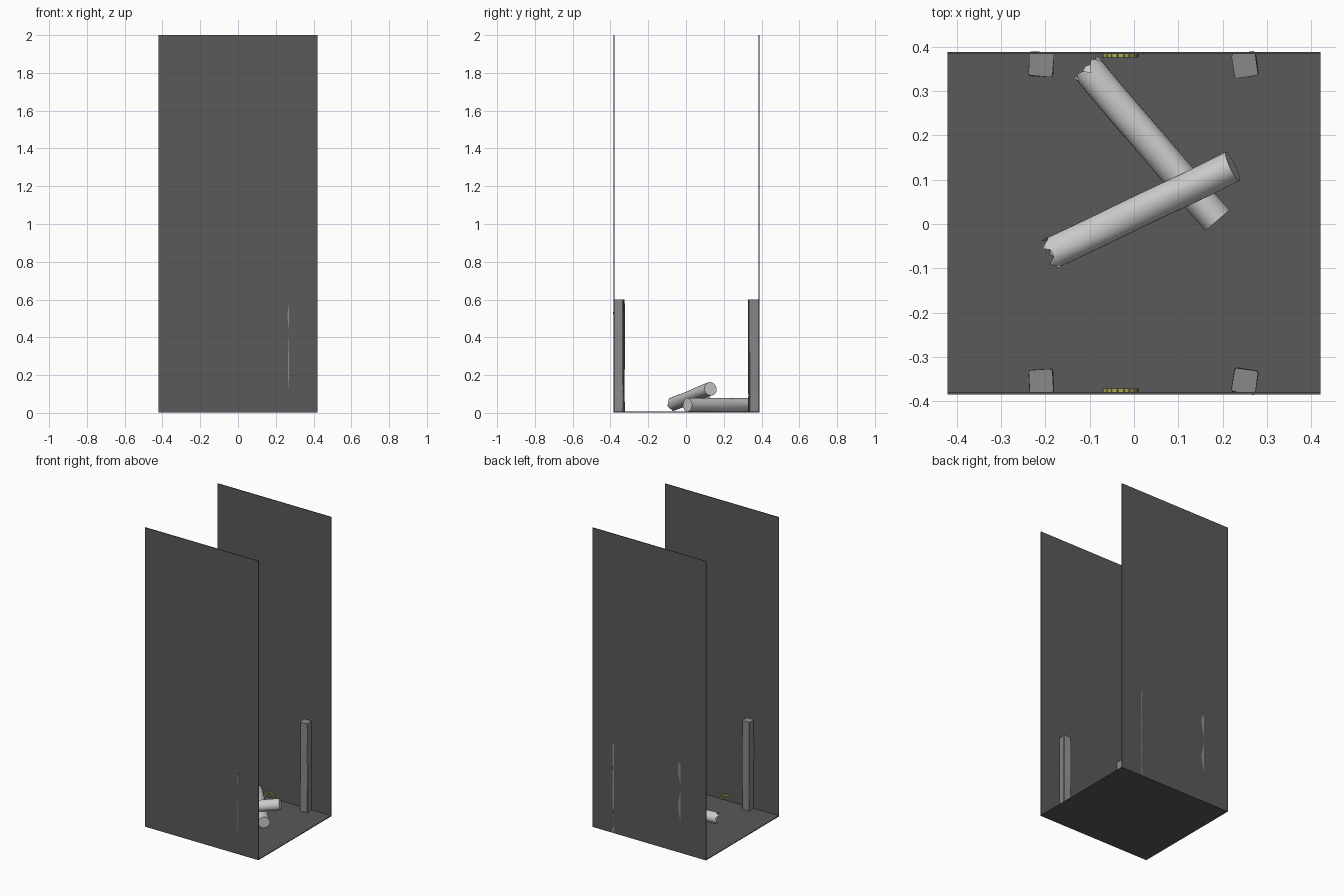
import bpy, bmesh, math, random
from mathutils import Vector

if "Cube" in bpy.data.objects:
    bpy.data.objects.remove(bpy.data.objects["Cube"])

random.seed(4)


def material(name, rgb):
    m = bpy.data.materials.new(name)
    m.diffuse_color = (*rgb, 1)
    m.use_nodes = True
    m.node_tree.nodes["Principled BSDF"].inputs["Base Color"].default_value = m.diffuse_color
    return m


def finish(bm, name, mat=None, smooth=False):
    bmesh.ops.recalc_face_normals(bm, faces=bm.faces)
    me = bpy.data.meshes.new(name)
    bm.to_mesh(me)
    bm.free()
    ob = bpy.data.objects.new(name, me)
    bpy.context.collection.objects.link(ob)
    if mat:
        me.materials.append(mat)
    if smooth:
        bpy.ops.object.select_all(action='DESELECT')
        bpy.context.view_layer.objects.active = ob
        ob.select_set(True)
        bpy.ops.object.shade_smooth_by_angle(angle=math.radians(40))
    return ob


def loft(bm, rings):
    """Skin a list of point rings and cap both ends."""
    vs = [[bm.verts.new(p) for p in r] for r in rings]
    n = len(vs[0])
    for a, b in zip(vs, vs[1:]):
        for i in range(n):
            j = (i + 1) % n
            bm.faces.new((a[i], a[j], b[j], b[i]))
    bm.faces.new(vs[0])
    bm.faces.new(vs[-1])


def slab(name, lo, hi, mat):
    bm = bmesh.new()
    loft(bm, [[(lo[0], lo[1], z), (hi[0], lo[1], z), (hi[0], hi[1], z), (lo[0], hi[1], z)]
              for z in (lo[2], hi[2])])
    finish(bm, name, mat)


dark = material("dark_grey", (0.1, 0.1, 0.1))
mid = material("mid_grey", (0.25, 0.25, 0.25))
olive = material("olive_yellow", (0.42, 0.42, 0.1))

# Floor and two tall walls
slab("floor", (-0.42, -0.384, 0.002), (0.42, 0.388, 0.007), dark)
slab("front_wall", (-0.42, -0.384, 0.002), (0.42, -0.379, 2.0), dark)
slab("back_wall", (-0.42, 0.383, 0.002), (0.42, 0.388, 2.0), dark)


# Rough-hewn posts against the walls
def post(name, x, y, turn):
    bm = bmesh.new()
    rings = []
    for z in (0.004, 0.09, 0.2, 0.32, 0.43, 0.53, 0.6):
        ring = []
        for k in range(4):
            for off in (-0.68, 0.68):
                a = math.pi / 4 + k * math.pi / 2 + off * 0.12 + turn
                r = 0.036 + random.uniform(-0.0015, 0.001)
                ring.append((x + r * math.cos(a), y + r * math.sin(a), z))
        rings.append(ring)
    loft(bm, rings)
    finish(bm, name, mid)


for side, y in (("front", -0.355), ("back", 0.36)):
    s = 1 if y < 0 else -1
    post(side + "_left_post", -0.209, y, 0.05 * s)
    post(side + "_right_post", 0.25, y + 0.001 * s, -0.14 * s)


# Fallen logs: one clean-cut end, one broken end
def log(name, broken, cut, radius, sides=24):
    a, b = Vector(broken), Vector(cut)
    axis = (b - a).normalized()
    u = axis.cross(Vector((0, 0, 1))).normalized()
    v = u.cross(axis)
    ph = random.uniform(0, 6)
    jag = [0.008 * math.sin(5 * 2 * math.pi * i / sides) + random.uniform(-0.005, 0.005)
           for i in range(sides)]
    bm = bmesh.new()
    rings = [[a + axis * (0.025 + jag[i] * 0.5)
              + (u * math.cos(2 * math.pi * i / sides)
                 + v * math.sin(2 * math.pi * i / sides)) * radius * 0.55
              for i in range(sides)]]
    steps = 12
    for s in range(steps + 1):
        t = s / steps
        ring = []
        for i in range(sides):
            ang = 2 * math.pi * i / sides
            r = radius * (1 + 0.025 * math.sin(3 * ang + 5 * t + ph)
                          + 0.02 * math.sin(9 * t + ang))
            p = a.lerp(b, t) + (u * math.cos(ang) + v * math.sin(ang)) * r
            if s == 0:
                p += axis * jag[i]
            ring.append(p)
        rings.append(ring)
    loft(bm, rings)
    finish(bm, name, None, True)


log("lower_log", (-0.105, 0.35, 0.043), (0.188, 0.008, 0.043), 0.036)
log("upper_log", (-0.185, -0.066, 0.047), (0.222, 0.13, 0.128), 0.036)


# Small arches of blocks at the foot of each wall
def arch(name, y0, y1, cx=-0.03, count=9):
    bm = bmesh.new()
    for k in range(count):
        a0 = math.pi * (k + 0.06) / count
        a1 = math.pi * (k + 0.94) / count
        loft(bm, [[(cx + r * math.cos(a), y, 0.006 + 1.1 * r * math.sin(a))
                   for r, a in ((0.028, a0), (0.04, a0), (0.04, a1), (0.028, a1))]
                  for y in (y0, y1)])
    finish(bm, name, olive)


arch("front_arch", -0.381, -0.371)
arch("back_arch", 0.375, 0.385)
